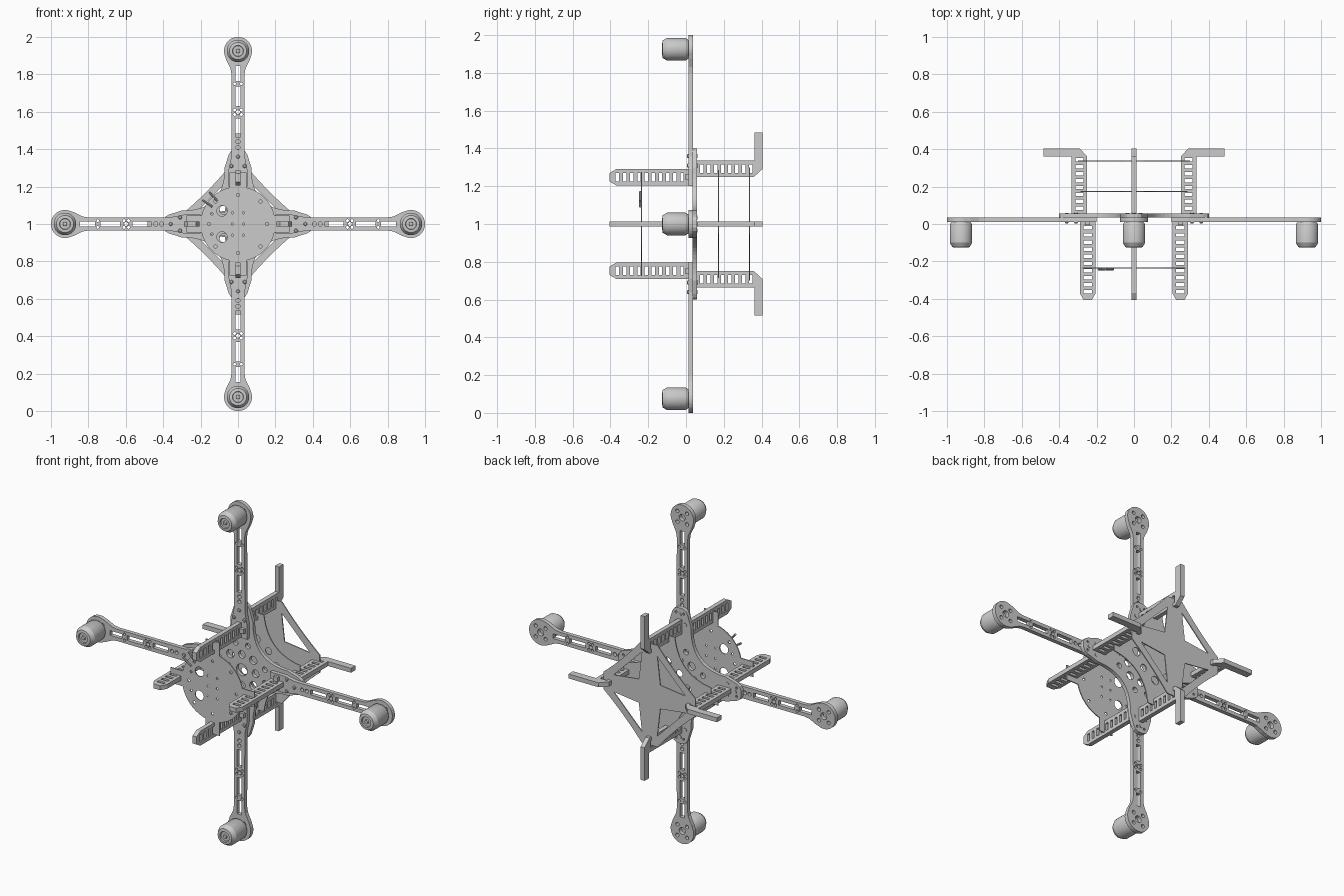
import bpy, bmesh, math
from mathutils import Matrix, Vector

if "Cube" in bpy.data.objects:
    bpy.data.objects.remove(bpy.data.objects["Cube"])

CENTRE = Matrix.Translation((0, 0, 1))
FACE = Matrix(((1, 0, 0, 0), (0, 0, -1, 0), (0, 1, 0, 0), (0, 0, 0, 1)))  # profile (x, z), thick in y


def circle(x, y, r, n=20):
    return [(x + r * math.cos(2 * math.pi * i / n), y + r * math.sin(2 * math.pi * i / n)) for i in range(n)]


def rect(x0, x1, y0, y1):
    return [(x0, y0), (x1, y0), (x1, y1), (x0, y1)]


def turn(pts, k):
    for _ in range(k):
        pts = [(-y, x) for x, y in pts]
    return pts


def four(shapes):
    return [turn(s, k) for s in shapes for k in range(4)]


def plate_mesh(name, outline, holes, thick):
    cu = bpy.data.curves.new(name + "_profile", 'CURVE')
    cu.dimensions = '2D'
    cu.fill_mode = 'BOTH'
    cu.extrude = thick / 2
    for pts in [outline] + holes:
        s = cu.splines.new('POLY')
        s.points.add(len(pts) - 1)
        for p, (x, y) in zip(s.points, pts):
            p.co = (x, y, 0, 1)
        s.use_cyclic_u = True
    tmp = bpy.data.objects.new(name + "_tmp", cu)
    bpy.context.collection.objects.link(tmp)
    bpy.context.view_layer.update()
    me = bpy.data.meshes.new_from_object(tmp.evaluated_get(bpy.context.evaluated_depsgraph_get()))
    bpy.data.objects.remove(tmp)
    bpy.data.curves.remove(cu)
    bm = bmesh.new()
    bm.from_mesh(me)
    bmesh.ops.remove_doubles(bm, verts=bm.verts, dist=1e-5)
    bmesh.ops.recalc_face_normals(bm, faces=bm.faces)
    for f in bm.faces:
        f.smooth = False
    bm.to_mesh(me)
    bm.free()
    me.name = name
    return me


def add(name, me, mat):
    ob = bpy.data.objects.new(name, me)
    bpy.context.collection.objects.link(ob)
    ob.matrix_world = mat
    return ob


def around(name, me, local):
    # place the part on the right, bottom, left and top spokes
    for k, side in enumerate(("right", "bottom", "left", "top")):
        add(f"{name}_{side}", me, CENTRE @ Matrix.Rotation(k * math.pi / 2, 4, 'Y') @ local)


def at_y(y):
    return Matrix.Translation((0, y, 0)) @ FACE


def lathe(name, profile, n=32):
    # profile of (radius, y) spun about the y axis
    bm = bmesh.new()
    vs = [bm.verts.new((r, y, 0)) for r, y in profile]
    es = [bm.edges.new(p) for p in zip(vs, vs[1:])]
    bmesh.ops.spin(bm, geom=vs + es, cent=(0, 0, 0), axis=(0, 1, 0), angle=2 * math.pi, steps=n)
    bmesh.ops.remove_doubles(bm, verts=bm.verts, dist=1e-5)
    bmesh.ops.recalc_face_normals(bm, faces=bm.faces)
    me = bpy.data.meshes.new(name)
    bm.to_mesh(me)
    bm.free()
    return me


def star(tip, curve_ctrl, steps=14):
    # four tips joined by curved edges; tip runs from -side to +side
    a, b = Vector(tip[-1]), Vector((tip[-1][1], tip[-1][0]))
    c = Vector((curve_ctrl, curve_ctrl))
    arc = []
    for i in range(1, steps):
        t = i / steps
        p = a * (1 - t) ** 2 + c * 2 * t * (1 - t) + b * t * t
        arc.append((p.x, p.y))
    return [p for k in range(4) for p in turn(tip + arc, k)]


# Slotted motor arms with round ends
upper = [(.2, .05), (.29, .05), (.36, .036), (.8, .035), (.83, .04), (.855, .052), (.875, .062)]
cap = [(.925 + .075 * math.cos(t), .075 * math.sin(t))
       for t in [math.radians(115 - 230 * i / 24) for i in range(25)]]
outline = upper + cap + [(x, -y) for x, y in reversed(upper)]
holes = [rect(a, b, -.014, .014) for a, b in ((.465, .565), (.63, .735), (.765, .845))]
holes += [circle(x, y, .008, 12) for x in (.585, .61, .75 - .0) for y in (-.018, .018)]
holes += [circle(x, 0, .011, 12) for x in (.41, .44, .598)]
holes += [circle(.925, 0, .02)]
holes += [circle(.925 + .045 * math.cos(a), .045 * math.sin(a), .011, 12)
          for a in [math.pi / 4 + i * math.pi / 2 for i in range(4)]]
around("motor_arm", plate_mesh("motor_arm", outline, holes, .024), at_y(.024))

# Motors
motor = lathe("motor", [(0, .012), (.05, .012), (.057, .002), (.06, -.004), (.06, -.1), (.046, -.124),
                        (.03, -.126), (.028, -.118), (.012, -.118), (.01, -.126), (0, -.126)])
around("motor", motor, Matrix.Translation((.925, 0, 0)))

# Upright slotted rails in front of the arms
rail = [(.205, .04), (.205, -.37), (.225, -.405), (.27, -.405), (.29, -.37), (.29, .04)]
slots = [rect(.225, .27, -.372 + i * .038, -.354 + i * .038) for i in range(10)]
around("front_rail", plate_mesh("front_rail", rail, slots, .026), Matrix.Identity(4))

# Slotted landing legs with outward feet
leg = [(.25, .045), (.335, .045), (.335, .362), (.485, .362), (.485, .404), (.29, .404), (.25, .36)]
slots = [rect(.27, .314, .075 + i * .037, .093 + i * .037) for i in range(8)]
around("landing_leg", plate_mesh("landing_leg", leg, slots, .026), Matrix.Identity(4))

# Central plate with four lobes
lobe = [(.3, .072), (.37, .05), (.39, .038), (.4, .018)]
tip = [(x, -y) for x, y in lobe] + lobe[::-1]
holes = [circle(0, 0, .035)]
holes += four([circle(.09, 0, .022), circle(.075, .075, .024), circle(.15, .04, .016),
               circle(.15, -.04, .016), circle(.37, .025, .007, 10), circle(.37, -.025, .007, 10)])
add("centre_plate", plate_mesh("centre_plate", star(tip, .07), holes, .022), CENTRE @ at_y(.046))

# Thin deck plates between the legs
add("inner_deck", plate_mesh("inner_deck", star([(.285, -.05), (.285, .05)], .075),
                             four([circle(.08, .08, .02), circle(.13, 0, .025)]), .006), CENTRE @ at_y(.173))
add("rear_deck", plate_mesh("rear_deck", star([(.3, -.052), (.3, .052)], .165),
                            four([[(.07, .07), (.235, .05), (.05, .235)]]), .006), CENTRE @ at_y(.337))

# Round equipment disc with tabs that key into the rails
a0 = math.asin(.045 / .2)
quarter = [(.275, -.045), (.275, .045)]
quarter += [(.2 * math.cos(t), .2 * math.sin(t))
            for t in [a0 + (math.pi / 2 - 2 * a0) * i / 16 for i in range(17)]]
disc = [p for k in range(4) for p in turn(quarter, k)]
holes = [circle(-.085, .07, .028), circle(-.085, -.07, .028)]
holes += four([circle(.12, .12, .009, 12), circle(.155, 0, .008, 12)])
holes += [circle(x, z, .006, 10) for x in (-.03, .03) for z in (-.06, 0, .06)]
holes += [circle(-.14, z, .007, 10) for z in (-.055, .055)]
add("equipment_disc", plate_mesh("equipment_disc", disc, holes, .006), CENTRE @ at_y(-.235))

# Short pins on the disc rim
pin = lathe("rim_pin", [(0, 0), (.006, 0), (.006, .065), (0, .065)], 10)
for i, deg in enumerate((132, 146)):
    d = Vector((math.cos(math.radians(deg)), 0, math.sin(math.radians(deg))))
    rot = Vector((0, 1, 0)).rotation_difference(d).to_matrix().to_4x4()
    add(f"rim_pin_{i + 1}", pin, CENTRE @ Matrix.Translation(d * .165 + Vector((0, -.242, 0))) @ rot)

# Clamp blocks and bolts where rails meet the arms
clamp = plate_mesh("rail_clamp", rect(.235, .262, -.04, .04), [], .02)
around("rail_clamp", clamp, at_y(.005))
bolt = lathe("arm_bolt", [(0, .06), (.01, .06), (.01, .008), (.007, .004), (0, .004)], 12)
for i, (r, z) in enumerate(((.36, 0), (.31, .035), (.31, -.035))):
    around(f"arm_bolt_{i + 1}", bolt, Matrix.Translation((r, 0, z)))

# Smooth round parts while keeping crisp edges
for ob in bpy.data.objects:
    ob.select_set(ob.name.startswith(("motor_right", "rim_pin_1", "arm_bolt_1_right")))
    if ob.select_get():
        bpy.context.view_layer.objects.active = ob
bpy.ops.object.shade_smooth_by_angle(angle=math.radians(30))
